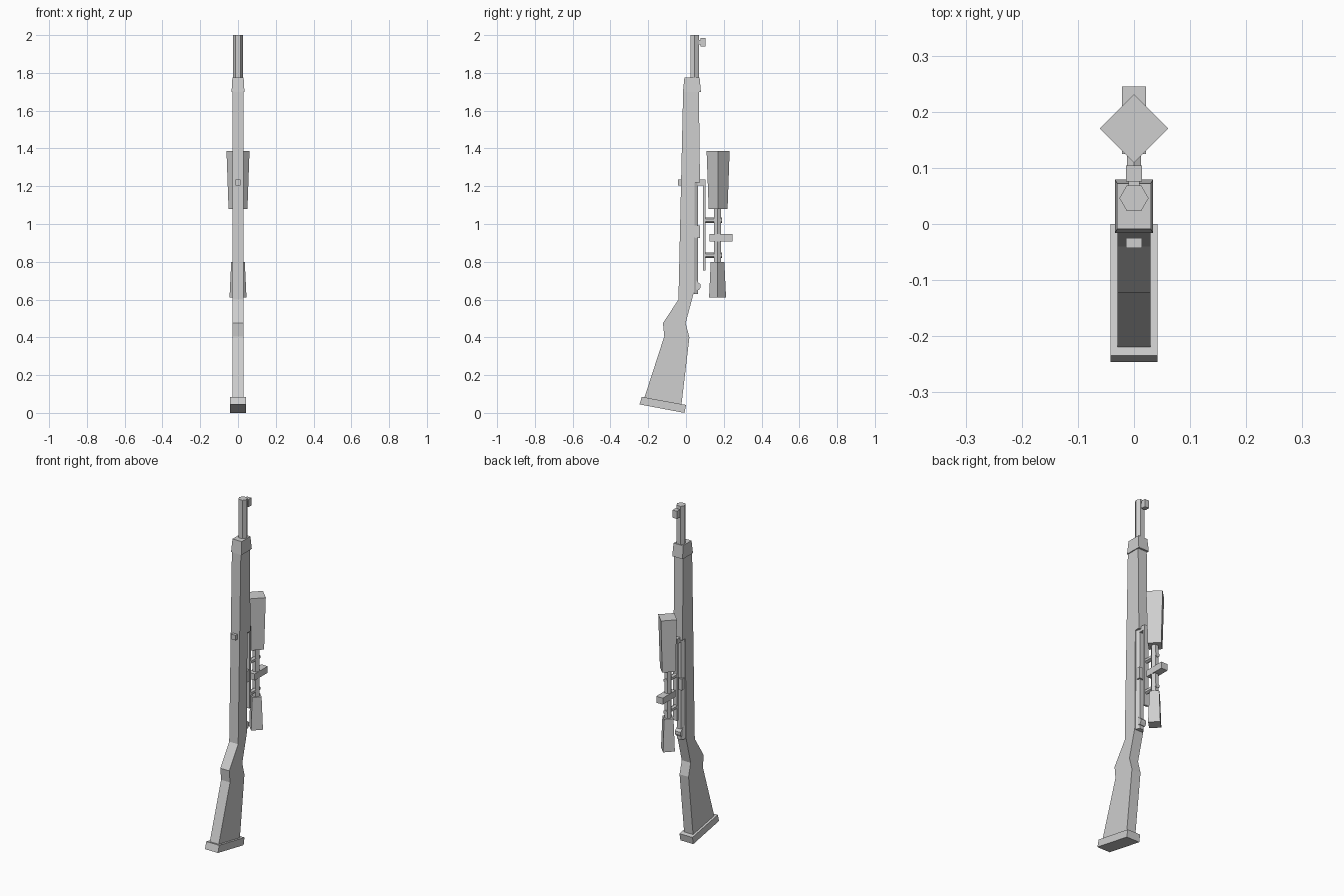
import bpy, bmesh, math
from mathutils import Matrix

if "Cube" in bpy.data.objects:
    bpy.data.objects.remove(bpy.data.objects["Cube"])

grey = bpy.data.materials.new("light grey")
grey.use_nodes = True
grey.diffuse_color = (0.62, 0.62, 0.62, 1)
grey.node_tree.nodes["Principled BSDF"].inputs["Base Color"].default_value = grey.diffuse_color


def finish(name, bm):
    bmesh.ops.recalc_face_normals(bm, faces=bm.faces)
    mesh = bpy.data.meshes.new(name)
    bm.to_mesh(mesh)
    bm.free()
    mesh.materials.append(grey)
    obj = bpy.data.objects.new(name, mesh)
    bpy.context.collection.objects.link(obj)
    return obj


def slab(name, profile, half):
    """Side profile of (y, z) points extruded across x."""
    bm = bmesh.new()
    face = bm.faces.new([bm.verts.new((-half, y, z)) for y, z in profile])
    new = bmesh.ops.extrude_face_region(bm, geom=[face])["geom"]
    verts = [v for v in new if isinstance(v, bmesh.types.BMVert)]
    bmesh.ops.translate(bm, vec=(2 * half, 0, 0), verts=verts)
    return finish(name, bm)


def box(name, half, y0, y1, z0, z1):
    return slab(name, [(y0, z0), (y1, z0), (y1, z1), (y0, z1)], half)


def tube(name, sides, y, z0, z1, r0, r1):
    """Upright prism or frustum with its corners on the x axis."""
    bm = bmesh.new()
    bmesh.ops.create_cone(bm, cap_ends=True, segments=sides, radius1=r0, radius2=r1,
                          depth=z1 - z0)
    # align one corner with +x
    v = max(bm.verts, key=lambda p: p.co.x)
    turn = -math.atan2(v.co.y, v.co.x)
    bmesh.ops.transform(bm, verts=bm.verts, matrix=Matrix.Translation((0, y, (z0 + z1) / 2))
                        @ Matrix.Rotation(turn, 4, 'Z'))
    return finish(name, bm)


def rod(name, axis, centre, length, radius):
    bm = bmesh.new()
    bmesh.ops.create_cone(bm, cap_ends=True, segments=6, radius1=radius, radius2=radius,
                          depth=length)
    bmesh.ops.transform(bm, verts=bm.verts, matrix=Matrix.Translation(centre)
                        @ Matrix.Rotation(math.pi / 2, 4, axis))
    return finish(name, bm)


# Wooden body and butt
slab("stock", [(-0.222, 0.075), (-0.115, 0.405), (-0.122, 0.475), (-0.04, 0.6),
               (-0.015, 1.71), (0.068, 1.71), (0.074, 1.22), (0.045, 1.22),
               (0.042, 0.64), (-0.002, 0.475), (0.018, 0.40), (-0.024, 0.045)], 0.029)
slab("butt_plate", [(-0.246, 0.045), (-0.234, 0.085), (0.0, 0.042), (-0.008, 0.0)], 0.042)

# Nose cap, narrowing toward the muzzle
cap = box("nose_cap", 0.034, -0.016, 0.079, 1.70, 1.775)
for v in cap.data.vertices:
    if v.co.z > 1.75:
        v.co.x *= 0.88
        v.co.y = 0.034 + (v.co.y - 0.034) * 0.85

# Barrel and front sight
tube("barrel", 6, 0.046, 1.70, 2.0, 0.026, 0.026)
box("front_sight_neck", 0.01, 0.06, 0.085, 1.95, 1.975)
box("front_sight", 0.014, 0.076, 0.104, 1.94, 1.985)

# Receiver and bolt
tube("receiver_front", 6, 0.042, 0.99, 1.23, 0.025, 0.025)
tube("receiver_rear", 6, 0.042, 0.63, 0.93, 0.025, 0.025)
box("receiver_bridge", 0.024, 0.03, 0.073, 0.925, 0.992)
slab("bolt_end", [(0.035, 0.655), (0.068, 0.65), (0.077, 0.665), (0.077, 0.68),
                  (0.055, 0.70), (0.035, 0.70)], 0.018)

# Scope rail
box("rail", 0.013, 0.09, 0.102, 0.755, 1.235)
box("rail_foot", 0.014, 0.05, 0.102, 1.205, 1.235)

# Sling swivel
box("sling_swivel", 0.014, -0.043, -0.015, 1.205, 1.235)

# Scope
tube("scope_front_bell", 4, 0.17, 1.08, 1.387, 0.05, 0.061)
tube("scope_tube", 6, 0.167, 0.79, 1.09, 0.021, 0.021)
tube("scope_eyepiece", 4, 0.167, 0.61, 0.80, 0.045, 0.036)
box("scope_turret", 0.021, 0.125, 0.245, 0.908, 0.946)
for place, z in (("front", 1.02), ("rear", 0.835)):
    rod(place + "_scope_mount", 'X', (0, 0.145, z), 0.09, 0.014)
